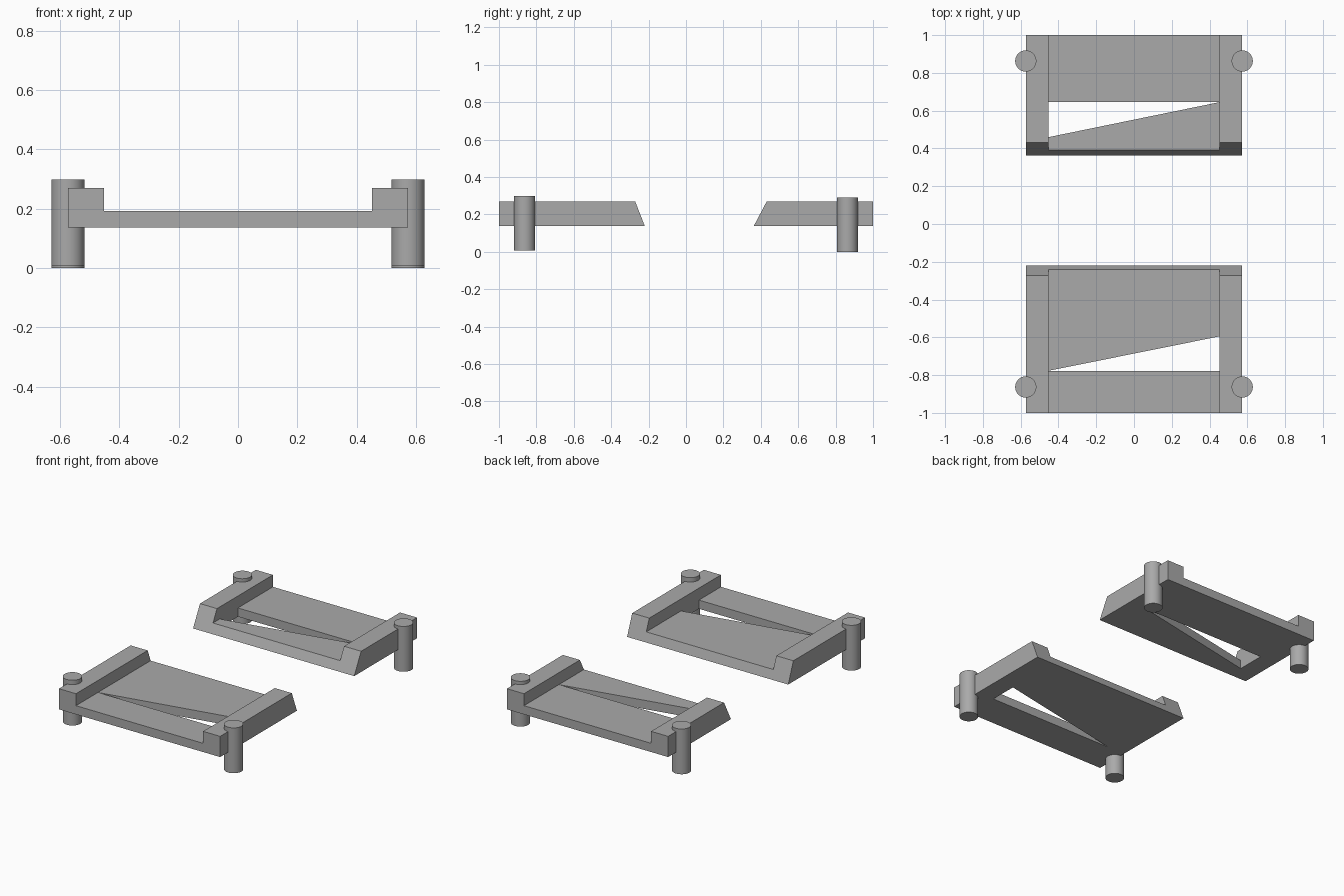
import bpy, bmesh

cube = bpy.data.objects.get("Cube")
if cube:
    bpy.data.objects.remove(cube, do_unlink=True)

grey = bpy.data.materials.new("plain grey")
grey.use_nodes = True
colour = (0.4, 0.4, 0.4, 1)
grey.diffuse_color = colour
grey.node_tree.nodes["Principled BSDF"].inputs["Base Color"].default_value = colour

BOTTOM, FLOOR, TOP = 0.137, 0.193, 0.27
HALF, INNER = 0.573, 0.452


def prism(name, points, offset):
    """Extrude a closed polygon along an offset."""
    bm = bmesh.new()
    face = bm.faces.new([bm.verts.new(p) for p in points])
    ext = bmesh.ops.extrude_face_region(bm, geom=[face])["geom"]
    bmesh.ops.translate(bm, vec=offset, verts=[v for v in ext if isinstance(v, bmesh.types.BMVert)])
    bmesh.ops.recalc_face_normals(bm, faces=bm.faces)
    mesh = bpy.data.meshes.new(name)
    bm.to_mesh(mesh)
    bm.free()
    obj = bpy.data.objects.new(name, mesh)
    bpy.context.collection.objects.link(obj)
    mesh.materials.append(grey)
    return obj


def carve(obj, cutter):
    """Subtract a cutter, then discard it."""
    mod = obj.modifiers.new("cut", 'BOOLEAN')
    mod.operation, mod.solver, mod.object = 'DIFFERENCE', 'EXACT', cutter
    bpy.context.view_layer.objects.active = obj
    bpy.ops.object.modifier_apply(modifier=mod.name)
    bpy.data.objects.remove(cutter, do_unlink=True)


def frame(name, outer, low, high, hole):
    """Tray with raised side rails, a sloped inner end and a triangular opening."""
    side = [(-HALF, outer, BOTTOM), (-HALF, low, BOTTOM), (-HALF, high, TOP), (-HALF, outer, TOP)]
    body = prism(name, side, (2 * HALF, 0, 0))
    trough = [(-INNER, -2, FLOOR), (INNER, -2, FLOOR), (INNER, 2, FLOOR), (-INNER, 2, FLOOR)]
    carve(body, prism("trough_cutter", trough, (0, 0, 0.3)))
    carve(body, prism("opening_cutter", [(x, y, 0.05) for x, y in hole], (0, 0, 0.2)))


# Two trays facing each other across a gap
frame("front_tray", -1, -0.22, -0.272,
      [(-INNER, -0.777), (INNER, -0.777), (INNER, -0.595)])
frame("back_tray", 1, 0.362, 0.432,
      [(-INNER, 0.645), (-INNER, 0.46), (INNER, 0.645)])

# Round corner posts
for y, z, end in ((-0.863, 0.007, "front"), (0.863, 0, "back")):
    for x, label in ((-HALF, "right"), (HALF, "left")):
        bpy.ops.mesh.primitive_cylinder_add(vertices=48, radius=0.056, depth=0.291,
                                            location=(x, y, z + 0.1455))
        post = bpy.context.object
        post.name = f"{end}_{label}_post"
        post.data.materials.append(grey)
        bpy.ops.object.shade_smooth_by_angle()
